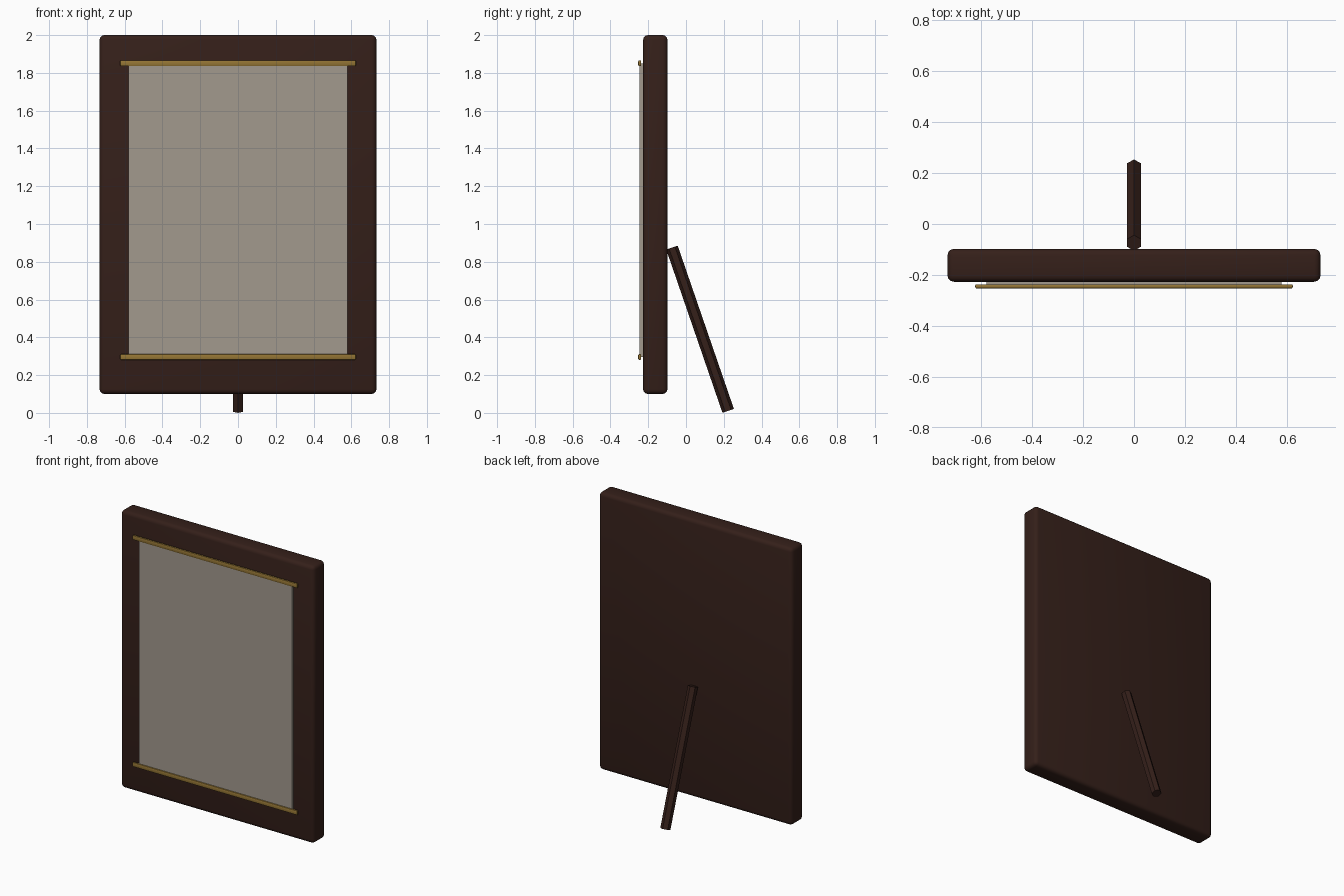
import bpy
from math import radians

if "Cube" in bpy.data.objects:
    bpy.data.objects.remove(bpy.data.objects["Cube"])


def material(name, color):
    m = bpy.data.materials.new(name)
    m.diffuse_color = (*color, 1)
    m.use_nodes = True
    m.node_tree.nodes["Principled BSDF"].inputs["Base Color"].default_value = m.diffuse_color
    return m


wood = material("dark_wood", (0.035, 0.014, 0.01))
brass = material("brass", (0.30, 0.18, 0.035))
glass = material("mirror_glass", (0.36, 0.32, 0.27))


def box(name, lo, hi, mat, bevel=0, segments=2):
    """Box between two corners, optionally with rounded edges."""
    bpy.ops.mesh.primitive_cube_add(
        size=1, location=[(a + b) / 2 for a, b in zip(lo, hi)])
    ob = bpy.context.object
    ob.name = name
    ob.scale = [b - a for a, b in zip(lo, hi)]
    bpy.ops.object.transform_apply(location=False, rotation=False, scale=True)
    ob.data.materials.append(mat)
    if bevel:
        mod = ob.modifiers.new("rounding", 'BEVEL')
        mod.width = bevel
        mod.segments = segments
        bpy.ops.object.modifier_apply(modifier=mod.name)
        bpy.ops.object.shade_smooth_by_angle(angle=radians(35))
    return ob


# Solid backing board with rounded edges
box("frame_board", (-0.733, -0.227, 0.10), (0.733, -0.098, 2.0), wood, 0.025, 3)

# Mirror plate standing proud of the board
box("mirror_plate", (-0.58, -0.245, 0.295), (0.58, -0.222, 1.85), glass)

# Brass rails along the top and bottom of the mirror
for name, z in (("top_rail", 1.851), ("bottom_rail", 0.296)):
    box(name, (-0.624, -0.253, z - 0.015), (0.624, -0.237, z + 0.015), brass, 0.005)

# Hexagonal prop leg leaning against the back
bpy.ops.mesh.primitive_cylinder_add(
    vertices=6, radius=0.032, depth=0.914,
    location=(0, 0.0745, 0.443), rotation=(radians(19), 0, 0))
leg = bpy.context.object
leg.name = "prop_leg"
leg.data.materials.append(wood)
